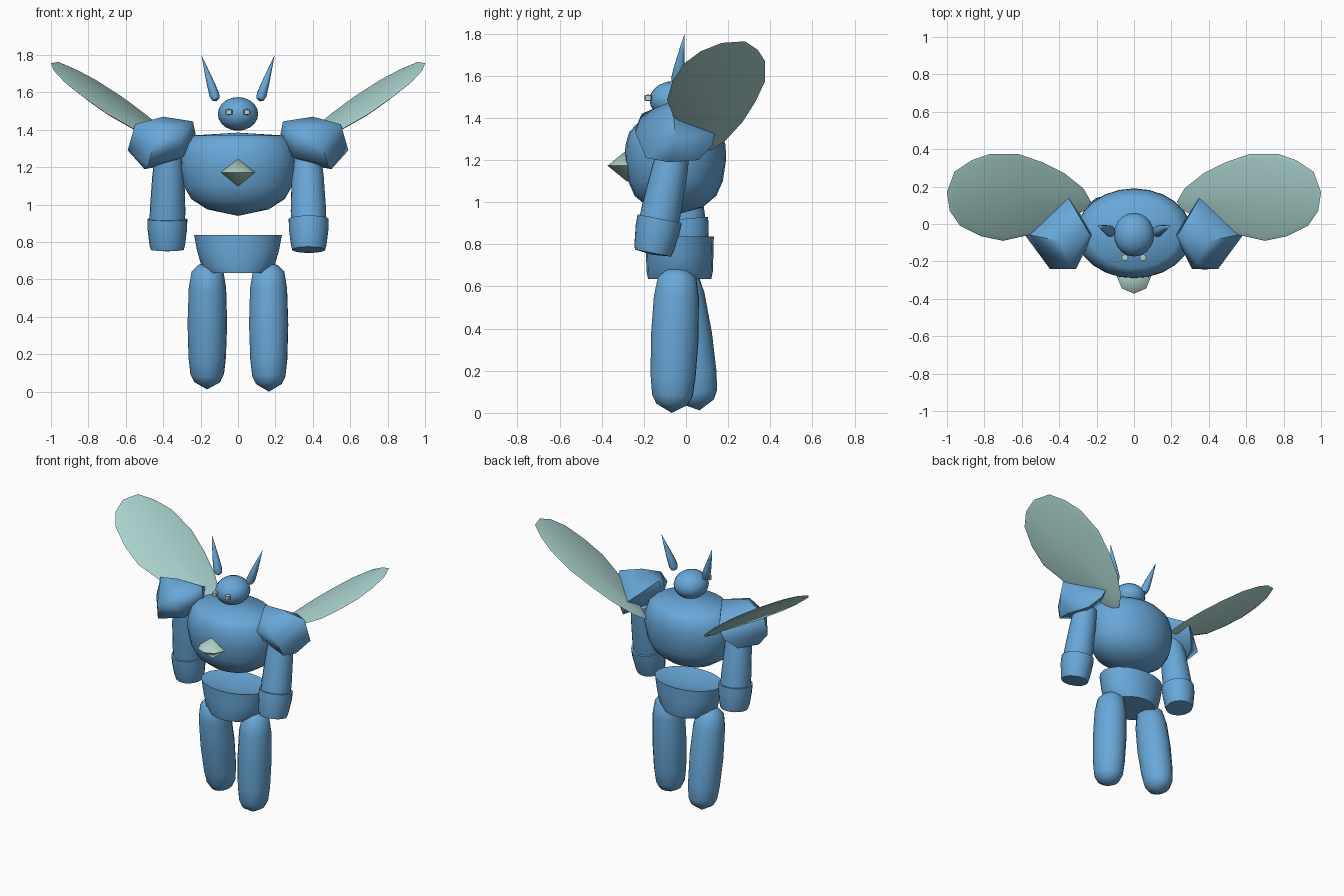
import bpy, bmesh, math
from mathutils import Vector, Matrix

old = bpy.data.objects.get("Cube")
if old:
    bpy.data.objects.remove(old, do_unlink=True)


def material(name, rgb):
    m = bpy.data.materials.new(name)
    m.use_nodes = True
    m.diffuse_color = (*rgb, 1)
    m.node_tree.nodes["Principled BSDF"].inputs["Base Color"].default_value = (*rgb, 1)
    return m


BLUE = material("armour blue", (0.14, 0.39, 0.69))
AQUA = material("wing aqua", (0.42, 0.68, 0.65))
PALE = material("pale green", (0.45, 0.65, 0.57))


def finish(bm, name, mat, angle=45):
    bmesh.ops.recalc_face_normals(bm, faces=bm.faces)
    mesh = bpy.data.meshes.new(name)
    bm.to_mesh(mesh)
    bm.free()
    mesh.materials.append(mat)
    obj = bpy.data.objects.new(name, mesh)
    bpy.context.collection.objects.link(obj)
    bpy.ops.object.select_all(action='DESELECT')
    obj.select_set(True)
    bpy.context.view_layer.objects.active = obj
    bpy.ops.object.shade_smooth_by_angle(angle=math.radians(angle))
    return obj


def loft(name, rows, mat=BLUE, segs=20, base=(0, 0, 0), tip=None, depth=1, angle=45):
    """Elliptical rings (height, radius[, y radius]) from base, leaning towards tip."""
    bm = bmesh.new()
    rings = []
    for row in rows:
        z, rx = row[:2]
        ry = row[2] if len(row) > 2 else rx * depth
        n = segs if rx else 1
        turn = [2 * math.pi * i / segs for i in range(n)]
        rings.append([bm.verts.new((rx * math.cos(a), ry * math.sin(a), z)) for a in turn])
    for a, b in zip(rings, rings[1:]):
        for i in range(segs):
            quad = [a[i % len(a)], a[(i + 1) % len(a)], b[(i + 1) % len(b)], b[i % len(b)]]
            bm.faces.new(list(dict.fromkeys(quad)))
    move = Matrix.Translation(base)
    if tip:
        # Heights are fractions of the distance from base to tip
        axis = Vector(tip) - Vector(base)
        turn = Vector((0, 0, 1)).rotation_difference(axis).to_matrix().to_4x4()
        move = move @ turn @ Matrix.Diagonal((1, 1, axis.length, 1))
    bm.transform(move)
    return finish(bm, name, mat, angle)


# Torso and pelvis
loft("torso", [(0.94, 0), (0.975, 0.165), (1.03, 0.25), (1.1, 0.29), (1.2, 0.31),
               (1.27, 0.307), (1.33, 0.285), (1.37, 0.24), (1.385, 0)],
     base=(0, -0.05, 0), depth=0.775, segs=24)
loft("pelvis", [(0.635, 0), (0.635, 0.165, 0.15), (0.67, 0.195, 0.157), (0.75, 0.218, 0.16),
                (0.838, 0.235, 0.162), (0.8, 0)], base=(0, -0.03, 0))

# Head and chest gem
ball = [(-0.09 * math.cos(math.pi * i / 10), 0.108 * math.sin(math.pi * i / 10))
        for i in range(1, 10)]
loft("head", [(-0.09, 0)] + ball + [(0.09, 0)], base=(0, -0.057, 1.485), depth=1.08)
loft("chest_gem", [(-0.075, 0), (0, 0.092), (0.075, 0)], PALE, 8, (0, -0.28, 1.173))

WING = [(1, .17), (.96, .28), (.87, .34), (.77, .375), (.62, .375), (.49, .33), (.37, .27),
        (.27, .19), (.23, .12), (.25, .08), (.38, .01), (.52, -.05), (.7, -.09),
        (.82, -.065), (.93, -.01), (.985, .07)]
PAULDRON = [(.24, -.05, 1.445), (.4, -.09, 1.47), (.55, -.06, 1.43), (.59, -.05, 1.29),
            (.5, -.08, 1.19), (.22, -.06, 1.34), (.45, -.24, 1.33), (.31, -.24, 1.35),
            (.34, -.21, 1.42), (.48, -.19, 1.21), (.35, .14, 1.34), (.38, .125, 1.27),
            (.44, .06, 1.2), (.3, -.15, 1.25)]

for s, side in ((1, "left"), (-1, "right")):
    left = s > 0

    # Eye
    loft(side + "_eye", [(-0.016, 0), (-0.012, 0.018), (0.012, 0.018), (0.016, 0)],
         PALE, 8, (s * 0.048, -0.18, 1.495))

    # Ear spike
    loft(side + "_ear", [(0, 0), (0.04, 0.02), (0.14, 0.027), (0.4, 0.021), (0.7, 0.011), (1, 0)],
         segs=12, base=(s * 0.115, -0.045, 1.552), tip=(s * 0.195, -0.008, 1.797), depth=1.15)

    # Shoulder: faceted hull
    bm = bmesh.new()
    for x, y, z in PAULDRON:
        bm.verts.new((s * x, y, z))
    bmesh.ops.convex_hull(bm, input=bm.verts)
    finish(bm, side + "_shoulder", BLUE, 50)

    # Forearm and cuff: left arm swings forward, right arm slightly back
    elbow = (s * 0.37, -0.055, 1.26)
    wrist = (s * 0.378, -0.13 if left else 0.0, 0.9)
    hand = (s * 0.378, -0.158 if left else 0.012, 0.75)
    top = (s * 0.378, -0.125 if left else -0.002, 0.922)
    loft(side + "_forearm", [(0, 0), (0, 0.075), (0.3, 0.086), (0.8, 0.095), (1, 0.095), (1, 0)],
         base=elbow, tip=wrist)
    loft(side + "_cuff", [(0, 0), (0, 0.107), (0.3, 0.106), (0.8, 0.095), (0.95, 0.088), (1, 0)],
         base=top, tip=hand)

    # Leg: right leg leans back
    hip = (s * 0.163, -0.04, 0.69)
    foot = (s * 0.165, -0.068 if left else 0.064, 0.0 if left else 0.012)
    loft(side + "_leg", [(0, 0), (0.02, 0.05), (0.07, 0.085), (0.2, 0.1), (0.48, 0.106),
                         (0.75, 0.1), (0.88, 0.09), (0.94, 0.07), (1, 0)],
         segs=16, base=hip, tip=foot, depth=1.08, angle=60)

    # Wing: thin lens on a tilted plane
    bm = bmesh.new()

    def on_plane(x, y, lift=0):
        z = 1.555 + (x - 0.7) * 0.64 + (y - 0.14) * 0.3
        return bm.verts.new((s * x, y, z + lift))

    rim = [on_plane(x, y) for x, y in WING]
    for lift in (0.014, -0.014):
        inner = [on_plane(0.64 + (x - 0.64) * 0.9, 0.14 + (y - 0.14) * 0.9, lift * 0.7)
                 for x, y in WING]
        hub = on_plane(0.64, 0.14, lift)
        for i in range(len(rim)):
            j = (i + 1) % len(rim)
            bm.faces.new((rim[i], rim[j], inner[j], inner[i]))
            bm.faces.new((inner[i], inner[j], hub))
    finish(bm, side + "_wing", AQUA, 30)
